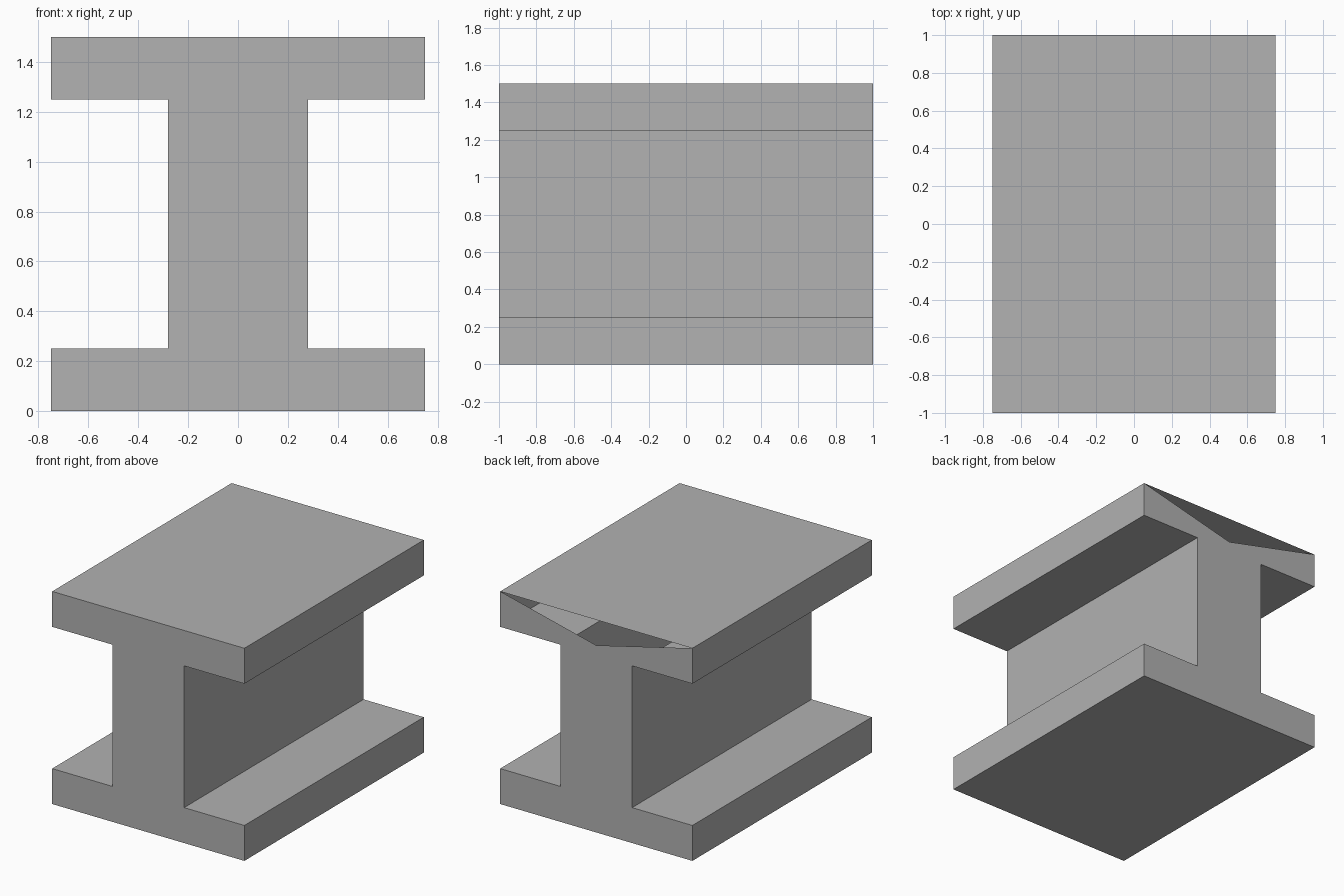
import bpy
import bmesh

# Remove the default object
cube = bpy.data.objects.get("Cube")
if cube:
    bpy.data.objects.remove(cube, do_unlink=True)

# Single grey material
GREY = (0.445, 0.445, 0.445, 1.0)
mat = bpy.data.materials.new("plain grey")
mat.use_nodes = True
mat.diffuse_color = GREY
bsdf = next(n for n in mat.node_tree.nodes if n.type == 'BSDF_PRINCIPLED')
bsdf.inputs["Base Color"].default_value = GREY

# Main sizes
FLANGE, WEB, HEIGHT, THICK, HALF_LEN = 0.75, 0.28, 1.5, 0.25, 1.0
NOTCH_Z = 1.32

# Right half of the I-shaped section, bottom to top, then mirrored
half = [(FLANGE, 0), (FLANGE, THICK), (WEB, THICK),
        (WEB, HEIGHT - THICK), (FLANGE, HEIGHT - THICK), (FLANGE, HEIGHT)]
profile = half + [(-x, z) for x, z in reversed(half)]

bm = bmesh.new()
front = [bm.verts.new((x, -HALF_LEN, z)) for x, z in profile]
back = [bm.verts.new((x, HALF_LEN, z)) for x, z in profile]

# Long sides of the hollow beam
n = len(profile)
for i in range(n):
    j = (i + 1) % n
    bm.faces.new((front[i], front[j], back[j], back[i]))

# Closed front cap, and back cap with an open triangular notch under the top edge
notch = bm.verts.new((0, HALF_LEN, NOTCH_Z))
caps = [bm.faces.new(front),
        bm.faces.new(back[:len(half)] + [notch] + back[len(half):])]
bmesh.ops.recalc_face_normals(bm, faces=bm.faces)
bmesh.ops.triangulate(bm, faces=caps)

mesh = bpy.data.meshes.new("i_beam")
bm.to_mesh(mesh)
bm.free()
mesh.materials.append(mat)
beam = bpy.data.objects.new("i_beam", mesh)
bpy.context.collection.objects.link(beam)
